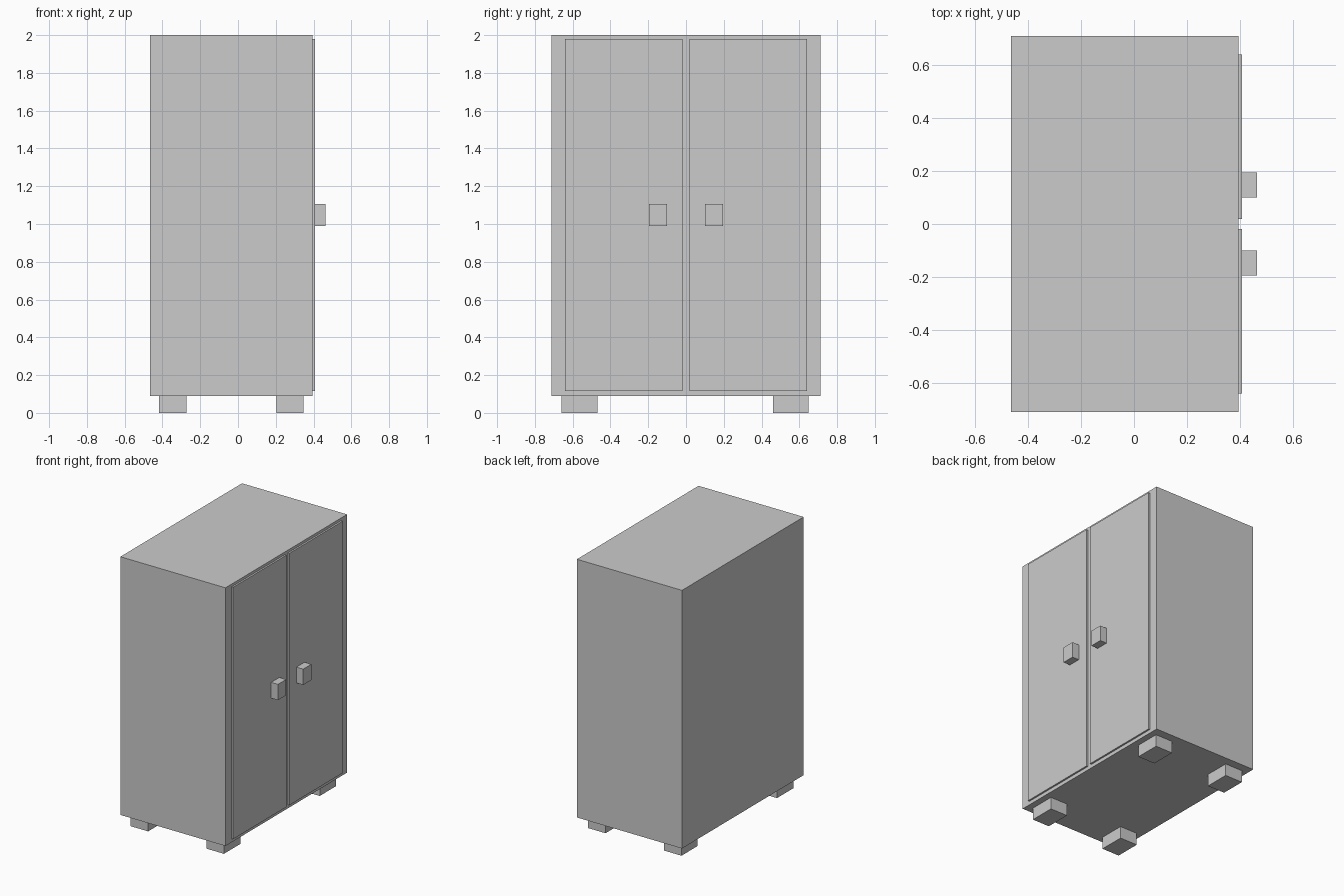
import bpy

if "Cube" in bpy.data.objects:
    bpy.data.objects.remove(bpy.data.objects["Cube"])


def box(name, x, y, z):
    """Box spanning the given (min, max) ranges."""
    bpy.ops.mesh.primitive_cube_add(size=1)
    ob = bpy.context.object
    ob.name = name
    spans = (x, y, z)
    centre = [(a + b) / 2 for a, b in spans]
    size = [b - a for a, b in spans]
    for v in ob.data.vertices:
        v.co = [c + s * k for c, s, k in zip(centre, size, v.co)]
    return ob


# Cabinet body
box("cabinet_body", (-0.465, 0.395), (-0.711, 0.711), (0.09, 2.0))

# Paired doors and handles on the +x face
for side, s in (("left", -1), ("right", 1)):
    box(side + "_door", (0.39, 0.408), sorted((s * 0.018, s * 0.64)), (0.117, 1.98))
    box(side + "_handle", (0.405, 0.464), sorted((s * 0.1, s * 0.195)), (0.99, 1.107))

# Four block feet
for xn, x in (("back", (-0.417, -0.273)), ("front", (0.205, 0.347))):
    for yn, y in (("left", (-0.66, -0.468)), ("right", (0.46, 0.648))):
        box(f"{xn}_{yn}_foot", x, y, (0.0, 0.092))
